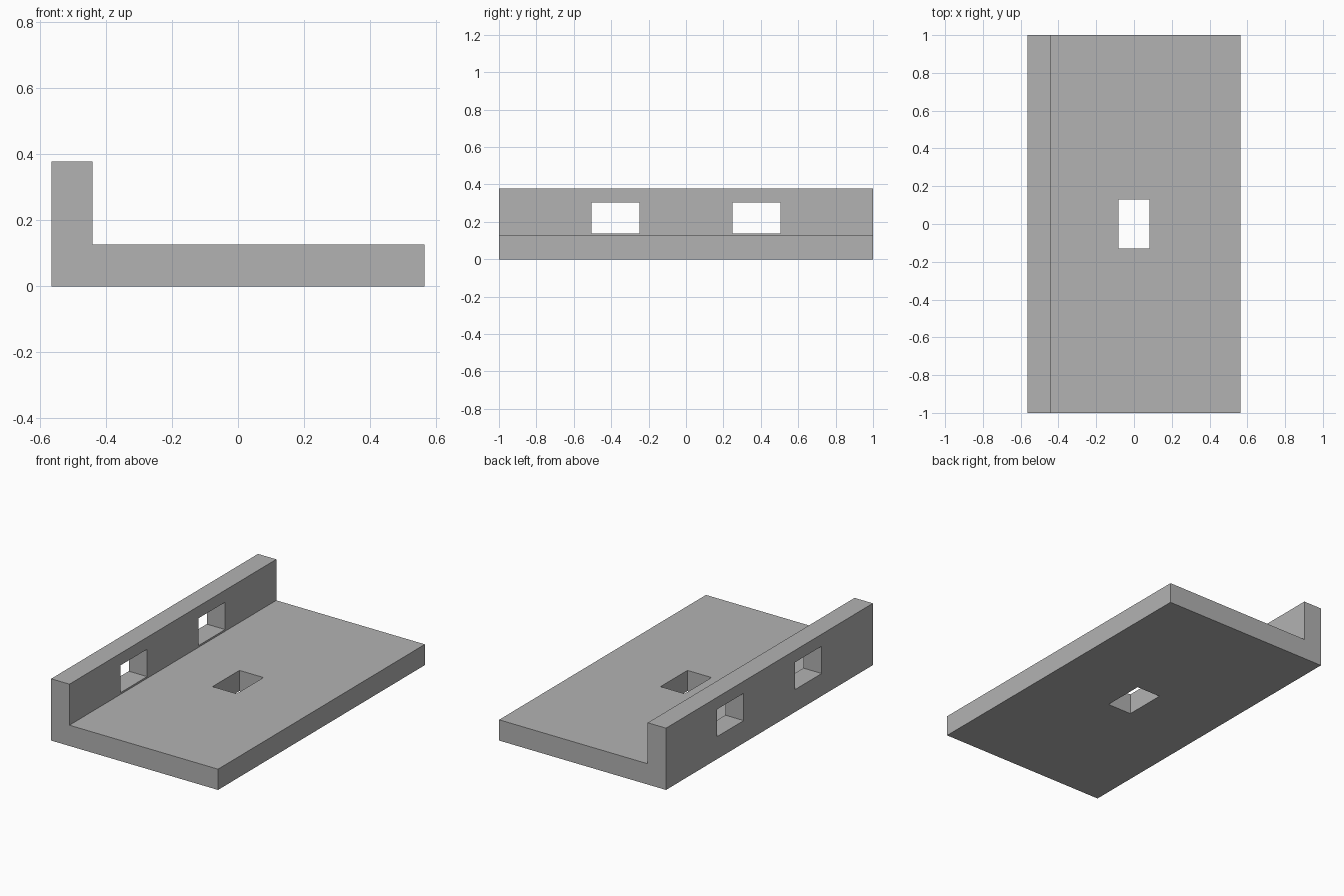
import bpy
import bmesh
from mathutils import Matrix, Vector

if "Cube" in bpy.data.objects:
    bpy.data.objects.remove(bpy.data.objects["Cube"], do_unlink=True)

LENGTH = 2.0
HALF_WIDTH = 0.565
HEIGHT = 0.378
THICKNESS = 0.127
WALL_X = -0.441

grey = bpy.data.materials.new("plain grey")
grey.use_nodes = True
grey.diffuse_color = (0.448, 0.448, 0.448, 1)
grey.node_tree.nodes["Principled BSDF"].inputs["Base Color"].default_value = grey.diffuse_color


def add_object(name, bm):
    bmesh.ops.recalc_face_normals(bm, faces=bm.faces)
    mesh = bpy.data.meshes.new(name)
    bm.to_mesh(mesh)
    bm.free()
    mesh.materials.append(grey)
    obj = bpy.data.objects.new(name, mesh)
    bpy.context.scene.collection.objects.link(obj)
    return obj


def cut_hole(target, name, center, size):
    bm = bmesh.new()
    bmesh.ops.create_cube(bm, size=1, matrix=Matrix.LocRotScale(Vector(center), None, Vector(size)))
    cutter = add_object(name, bm)
    cutter.hide_render = True
    cutter.hide_set(True)
    cutter.display_type = 'WIRE'
    mod = target.modifiers.new(name, 'BOOLEAN')
    mod.operation = 'DIFFERENCE'
    mod.solver = 'EXACT'
    mod.object = cutter
    return cutter


# L-shaped bracket: floor plate with an upright wall along one long side
profile = [(-HALF_WIDTH, 0), (HALF_WIDTH, 0), (HALF_WIDTH, THICKNESS),
           (WALL_X, THICKNESS), (WALL_X, HEIGHT), (-HALF_WIDTH, HEIGHT)]
bm = bmesh.new()
face = bm.faces.new([bm.verts.new((x, -LENGTH / 2, z)) for x, z in profile])
extruded = bmesh.ops.extrude_face_region(bm, geom=[face], use_keep_orig=True)
bmesh.ops.translate(bm, vec=(0, LENGTH, 0),
                    verts=[v for v in extruded["geom"] if isinstance(v, bmesh.types.BMVert)])
bracket = add_object("angle_bracket", bm)

# Floor slot and the two wall windows
cutters = [cut_hole(bracket, "floor_slot_cutter", (0, 0, THICKNESS / 2), (0.163, 0.26, 0.5))]
wall_mid = (WALL_X - HALF_WIDTH) / 2
for label, side in (("front", -1), ("back", 1)):
    cutters.append(cut_hole(bracket, label + "_window_cutter",
                            (wall_mid, side * 0.377, 0.221), (0.4, 0.256, 0.167)))

# Bake the holes and drop the cutters
bpy.context.view_layer.update()
cut_mesh = bpy.data.meshes.new_from_object(bracket.evaluated_get(bpy.context.evaluated_depsgraph_get()))
bracket.modifiers.clear()
bracket.data = cut_mesh
for cutter in cutters:
    bpy.data.objects.remove(cutter, do_unlink=True)
